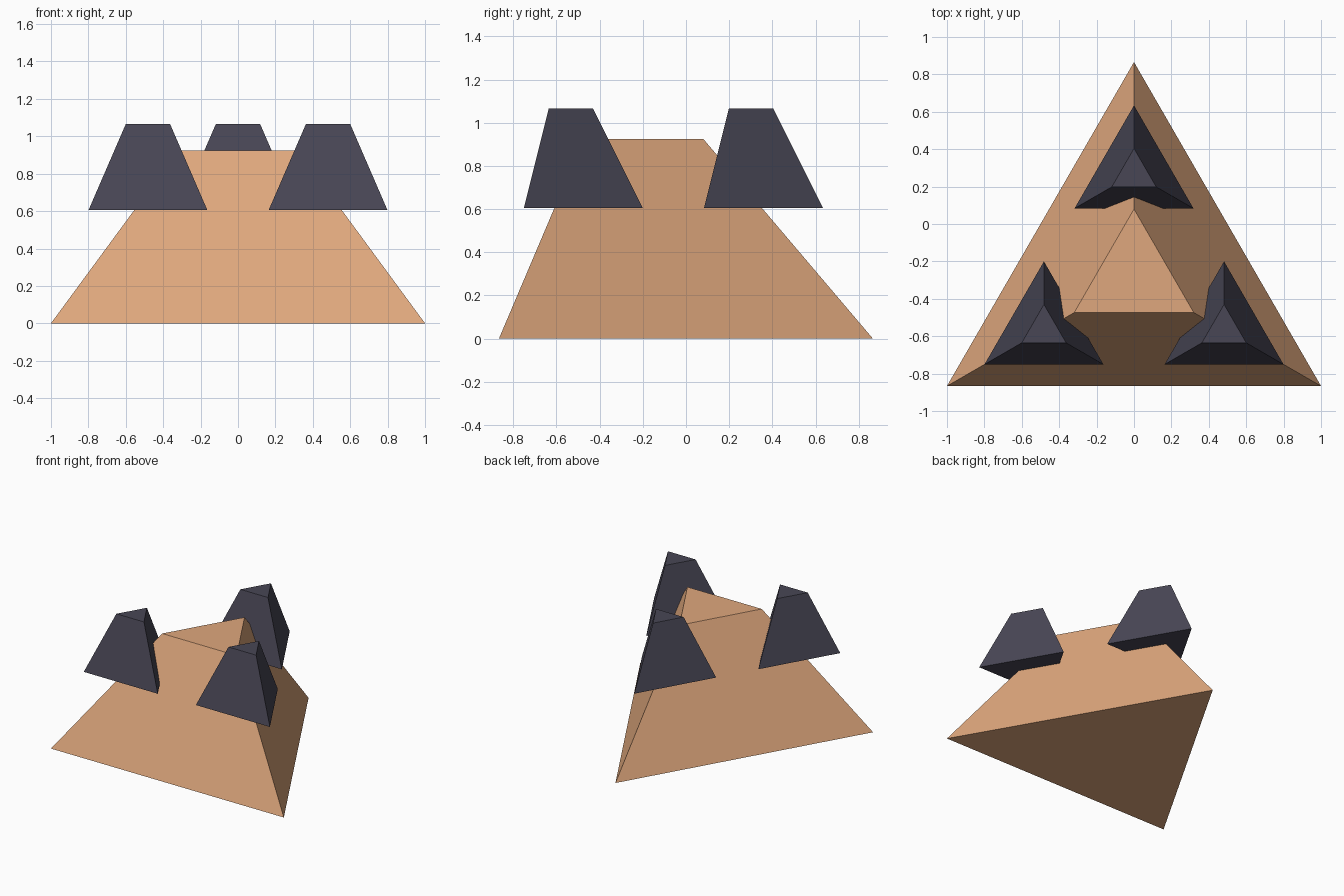
import bpy, bmesh
from math import radians, sin, cos

cube = bpy.data.objects.get("Cube")
if cube:
    bpy.data.objects.remove(cube, do_unlink=True)


def material(name, rgb):
    mat = bpy.data.materials.new(name)
    mat.use_nodes = True
    mat.diffuse_color = (*rgb, 1)
    mat.node_tree.nodes["Principled BSDF"].inputs["Base Color"].default_value = (*rgb, 1)
    return mat


def tri_frustum(name, x, y, z0, z1, r0, r1, mat):
    """Three-sided truncated pyramid with one corner pointing to the back."""
    bm = bmesh.new()
    angles = [radians(a) for a in (90, 210, 330)]
    low, high = [[bm.verts.new((r * cos(a), r * sin(a), z)) for a in angles]
                 for r, z in ((r0, 0), (r1, z1 - z0))]
    bm.faces.new(low[::-1])
    bm.faces.new(high)
    for i in range(3):
        j = (i + 1) % 3
        bm.faces.new((low[i], low[j], high[j], high[i]))
    mesh = bpy.data.meshes.new(name)
    bm.to_mesh(mesh)
    bm.free()
    mesh.materials.append(mat)
    obj = bpy.data.objects.new(name, mesh)
    obj.location = (x, y, z0)
    bpy.context.collection.objects.link(obj)
    return obj


tan = material("sandy tan", (0.74, 0.39, 0.205))
slate = material("dark slate", (0.065, 0.062, 0.091))

# Large body
CENTRE_Y = -0.289
tri_frustum("body", 0, CENTRE_Y, 0, 0.925, 1.1547, 0.369, tan)

# Three blocks straddling the slanted edges
SPREAD = 0.556
for name, angle in (("back_block", 90), ("right_block", 210), ("left_block", 330)):
    a = radians(angle)
    tri_frustum(name, SPREAD * cos(a), CENTRE_Y + SPREAD * sin(a),
                0.605, 1.065, 0.367, 0.137, slate)
